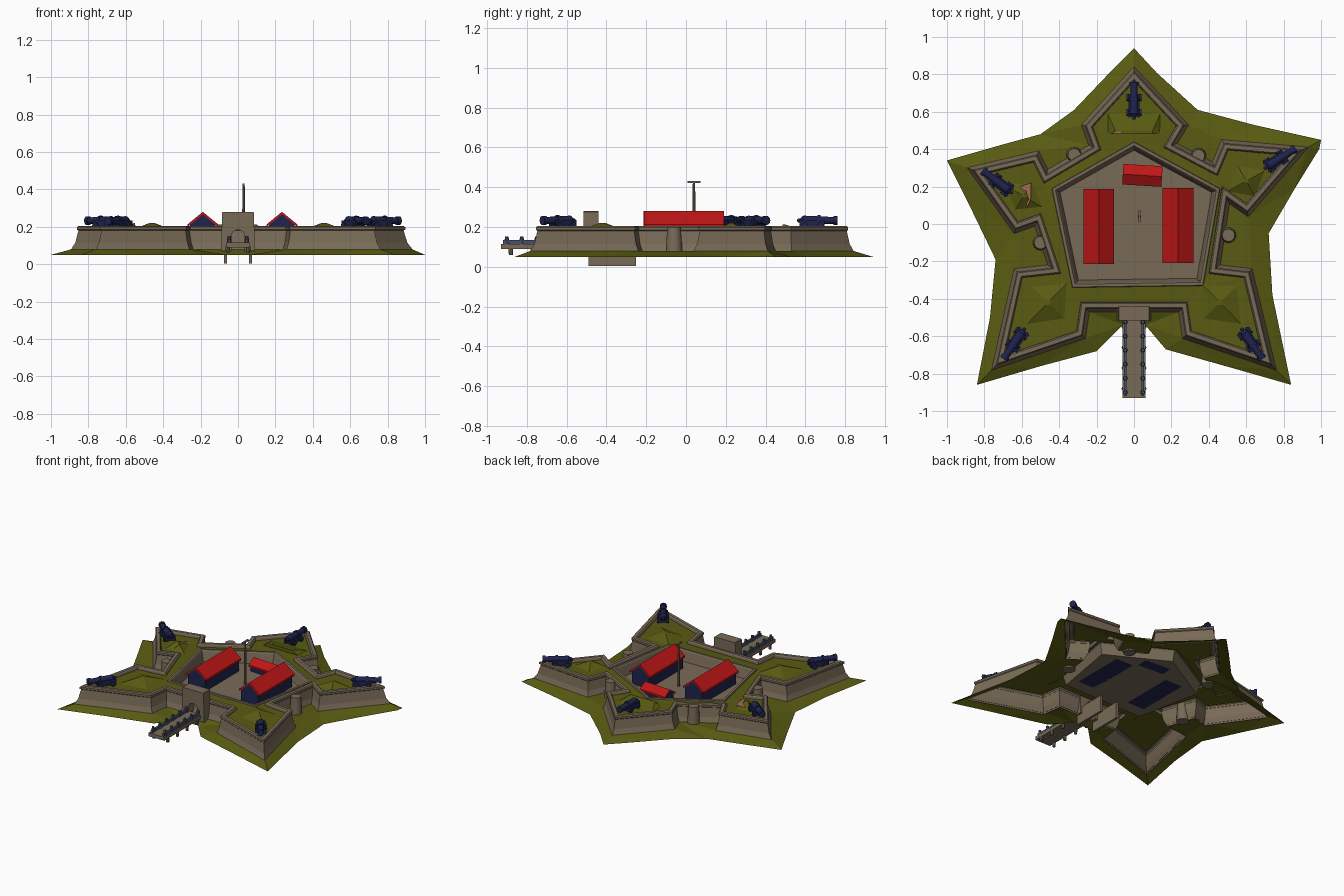
import bpy, bmesh, math
from mathutils import Vector, Matrix

if "Cube" in bpy.data.objects:
    bpy.data.objects.remove(bpy.data.objects["Cube"], do_unlink=True)


def material(name, color):
    mat = bpy.data.materials.new(name)
    mat.use_nodes = True
    mat.diffuse_color = (*color, 1)
    mat.node_tree.nodes["Principled BSDF"].inputs["Base Color"].default_value = (*color, 1)
    return mat


STONE = material("stone tan", (.19, .145, .095))
GRASS = material("grass olive", (.1, .105, .006))
ROOF = material("roof red", (.52, .008, .008))
NAVY = material("dark navy", (.014, .017, .075))
SLATE = material("slate blue", (.06, .08, .14))
CLAY = material("clay pink", (.36, .15, .09))


def finish(name, bm, mat, matrix=None, smooth=False):
    mesh = bpy.data.meshes.new(name)
    if matrix:
        bm.transform(matrix)
    bm.to_mesh(mesh)
    bm.free()
    mesh.materials.append(mat)
    obj = bpy.data.objects.new(name, mesh)
    bpy.context.collection.objects.link(obj)
    if smooth:
        bpy.ops.object.select_all(action='DESELECT')
        bpy.context.view_layer.objects.active = obj
        obj.select_set(True)
        bpy.ops.object.shade_smooth_by_angle(angle=math.radians(40))
    return obj


def place(x, y, z, angle=0):
    return Matrix.Translation((x, y, z)) @ Matrix.Rotation(angle, 4, 'Z')


def add_box(bm, x, y, z):
    """x, y, z are (low, high) pairs"""
    size = [b - a for a, b in (x, y, z)]
    mid = [(a + b) / 2 for a, b in (x, y, z)]
    bmesh.ops.create_cube(bm, size=1, matrix=Matrix.Translation(mid) @ Matrix.Diagonal((*size, 1)))


def add_tube(bm, start, end, r1, r2, sides=12):
    a, b = Vector(start), Vector(end)
    turn = (b - a).to_track_quat('Z', 'Y').to_matrix().to_4x4()
    bmesh.ops.create_cone(bm, cap_ends=True, segments=sides, radius1=r1, radius2=r2,
                          depth=(b - a).length, matrix=Matrix.Translation((a + b) / 2) @ turn)


def add_prism(bm, profile, y0, y1):
    """profile of (x, z) points extruded along y"""
    face = bm.faces.new([bm.verts.new((x, y0, z)) for x, z in profile])
    new = bmesh.ops.extrude_face_region(bm, geom=[face])["geom"]
    bmesh.ops.translate(bm, vec=(0, y1 - y0, 0), verts=[v for v in new if isinstance(v, bmesh.types.BMVert)])
    bmesh.ops.recalc_face_normals(bm, faces=bm.faces)


def inset(outline, d):
    """move a counter-clockwise outline inward with mitred corners"""
    result = []
    for i, p in enumerate(outline):
        p, a, b = Vector(p), Vector(outline[i - 1]), Vector(outline[(i + 1) % len(outline)])
        u, v = (p - a).normalized(), (b - p).normalized()
        n, m = Vector((-u.y, u.x)), Vector((-v.y, v.x))
        result.append(tuple(p + (n + m) * d / max(1 + n.dot(m), .35)))
    return result


def loft(name, outline, steps, mat, cap=False):
    """skin through (inset, height) steps of one outline"""
    bm = bmesh.new()
    rings = [[bm.verts.new((x, y, z)) for x, y in inset(outline, d)] for d, z in steps]
    for low, high in zip(rings, rings[1:]):
        for i in range(len(low)):
            bm.faces.new((low[i - 1], low[i], high[i], high[i - 1]))
    if cap:
        bm.faces.new(rings[-1])
    return finish(name, bm, mat)


def sheet(name, outer, z_outer, inner, z_inner, mat):
    """ground filling the space between two outlines"""
    bm = bmesh.new()
    edges = []
    for loop, z in ((outer, z_outer), (inner, z_inner)):
        verts = [bm.verts.new((x, y, z)) for x, y in loop]
        edges += [bm.edges.new((verts[i - 1], verts[i])) for i in range(len(verts))]
    bmesh.ops.triangle_fill(bm, edges=edges, use_beauty=True, normal=(0, 0, 1))
    for f in bm.faces:
        f.normal_update()
        if f.normal.z < 0:
            f.normal_flip()
    return finish(name, bm, mat)


# Outlines, all running clockwise and then reversed
skirt = [(0, .94), (.12, .81), (.34, .61), (.64, .53), (1, .45), (.99, .4), (.86, .19), (.72, -.05),
         (.74, -.38), (.84, -.86), (.49, -.76), (.17, -.67), (.06, -.54), (-.06, -.54),
         (-.2, -.68), (-.5, -.76), (-.84, -.86), (-.77, -.5), (-.74, -.19), (-.88, .1),
         (-1, .34), (-.72, .42), (-.5, .48), (-.32, .61), (-.12, .82)][::-1]
wall = [(0, .84), (.29, .53), (.23, .43), (.42, .33), (.47, .45), (.93, .41),
        (.61, .04), (.51, .11), (.46, -.22), (.63, -.24), (.76, -.78), (.26, -.61), (.24, -.47),
        (-.24, -.47), (-.26, -.61), (-.76, -.78), (-.64, -.24), (-.46, -.22), (-.53, -.01), (-.64, -.05),
        (-.89, .3), (-.51, .39), (-.46, .29), (-.24, .42), (-.28, .53)][::-1]
court = [(0, .44), (.46, .19), (.37, -.33), (-.33, -.34), (-.44, .19)][::-1]

# Grass slope, battered rampart with parapet, terreplein and sunken courtyard
sheet("grass_skirt", skirt, .05, wall, .08, GRASS)
loft("rampart_wall", wall, [(-.005, .07), (.012, .115), (.022, .18), (.017, .185), (.017, .198),
                            (.023, .205), (.044, .205), (.05, .198), (.052, .183)], STONE)
sheet("grass_rampart_top", inset(wall, .052), .183, court, .188, GRASS)
loft("courtyard_wall", court, [(0, .186), (.003, .196), (.018, .196), (.024, .188), (.04, .12)], STONE, cap=True)

# Grass mounds on the bastions
mounds = [("right", .6, .23, .12, .1, .5), ("front_right", .46, -.42, .17, .13, -.8),
          ("front_left", -.46, -.42, .17, .13, .8), ("left", -.59, .15, .12, .09, 2.6)]
for side, x, y, length, width, angle in mounds:
    bm = bmesh.new()
    bmesh.ops.create_cone(bm, segments=4, radius1=1, radius2=.12, depth=1, cap_ends=True)
    finish("grass_mound_" + side, bm, GRASS,
           place(x, y, .2, angle) @ Matrix.Diagonal((length, width, .04, 1)))
bm = bmesh.new()
add_prism(bm, [(-.14, .183), (-.1, .212), (.1, .212), (.14, .183)], .485, .5)
for v in bm.verts:
    if v.co.z < .2 and v.co.y > .49:
        v.co.y += .09
finish("grass_mound_back", bm, GRASS)

# Bare clay patches
bm = bmesh.new()
patch = [(-.61, .2, .198), (-.57, .09, .198), (-.55, .14, .222), (-.55, .22, .208)]
bm.faces.new([bm.verts.new(p) for p in patch])
finish("clay_patch", bm, CLAY)
bm = bmesh.new()
add_box(bm, (-.11, -.07), (.485, .495), (.205, .213))
finish("clay_spot", bm, CLAY)

# Round buttresses on the curtain walls
for i, (x, y) in enumerate([(.505, -.06), (.345, .365), (-.32, .37), (-.5, -.1)]):
    bm = bmesh.new()
    add_tube(bm, (x, y, .07), (x, y, .2), .042, .034, 14)
    finish(f"buttress_{i}", bm, STONE, smooth=True)

# Gatehouse with arched passage
bm = bmesh.new()
arch = [(.035 * math.cos(a), .15 + .035 * math.sin(a)) for a in [math.pi * i / 8 for i in range(9)]]
add_prism(bm, [(-.035, .07), (-.09, .07), (-.085, .275), (-.08, .28), (.08, .28), (.085, .275), (.09, .07),
               (.035, .07)] + arch, -.515, -.44)
finish("gatehouse", bm, STONE)

# Foundation slabs under the gate
for side, s in (("left", 1), ("right", -1)):
    bm = bmesh.new()
    add_box(bm, sorted((s * .058, s * .076)), (-.49, -.25), (.004, .12))
    finish("foundation_" + side, bm, STONE)

# Bridge deck, side rails and posts
bm = bmesh.new()
add_box(bm, (-.062, .062), (-.93, -.5), (.09, .115))
finish("bridge_deck", bm, STONE)
for side, s in (("left", 1), ("right", -1)):
    bm = bmesh.new()
    add_box(bm, sorted((s * .04, s * .054)), (-.92, -.515), (.115, .134))
    for i in range(6):
        y = -.9 + i * .075
        add_tube(bm, (s * .047, y, .115), (s * .047, y, .152), .013, .009, 8)
    finish("bridge_rail_" + side, bm, SLATE)
    bm = bmesh.new()
    for i in range(4):
        y = -.88 + i * .11
        add_tube(bm, (s * .055, y, .06), (s * .055, y, .095), .01, .012, 8)
    finish("bridge_footings_" + side, bm, STONE)


# Barracks: navy walls under a folded red roof
def barracks(name, half, length, eave, ridge, matrix):
    floor, t, over = .12, .014, .006
    bm = bmesh.new()
    w = half - .014
    add_prism(bm, [(-w, floor), (w, floor), (w, eave), (0, ridge - t), (-w, eave)],
              -length / 2 + over, length / 2 - over)
    finish(name + "_walls", bm, NAVY, matrix)
    bm = bmesh.new()
    add_prism(bm, [(-half, eave - t), (0, ridge - t), (half, eave - t), (half, eave), (0, ridge), (-half, eave)],
              -length / 2, length / 2)
    finish(name + "_roof", bm, ROOF, matrix)


barracks("barracks_right", .082, .4, .213, .28, place(-.188, -.013, 0))
barracks("barracks_left", .082, .4, .213, .28, place(.235, -.008, 0))
barracks("storehouse", .055, .21, .17, .205, place(.045, .26, 0, math.pi / 2 - .06))

# Flagpole with flat finial
bm = bmesh.new()
add_tube(bm, (.03, .04, .12), (.03, .04, .425), .009, .006, 8)
add_box(bm, (.024, .036), (.008, .072), (.422, .432))
finish("flagpole", bm, STONE)


# Cannons pointing along local +y
def cannon(name, x, y, aim):
    bm = bmesh.new()
    h = .043
    add_tube(bm, (0, -.07, h), (0, .085, h), .024, .017)
    add_tube(bm, (0, .08, h), (0, .1, h), .023, .023)
    add_tube(bm, (0, .0, h), (0, .015, h), .027, .026)
    add_tube(bm, (0, -.085, h), (0, -.07, h), .012, .024)
    bmesh.ops.create_uvsphere(bm, u_segments=8, v_segments=6, radius=.011,
                              matrix=Matrix.Translation((0, -.092, h)))
    for s in (-1, 1):
        add_box(bm, sorted((s * .018, s * .03)), (-.09, .035), (.008, .045))
        for wheel in (-.065, .015):
            add_tube(bm, (s * .028, wheel, .016), (s * .039, wheel, .016), .018, .018)
    add_box(bm, (-.02, .02), (-.085, .03), (.008, .022))
    finish(name, bm, NAVY, place(x, y, .19, aim), smooth=True)


for name, x, y, dx, dy in [("back", 0, .66, 0, 1), ("left", .78, .35, .17, .11), ("front_left", .63, -.64, .11, -.16),
                           ("front_right", -.64, -.64, -.11, -.16), ("right", -.73, .225, -.17, .13)]:
    cannon("cannon_" + name, x, y, math.atan2(-dx, dy))
